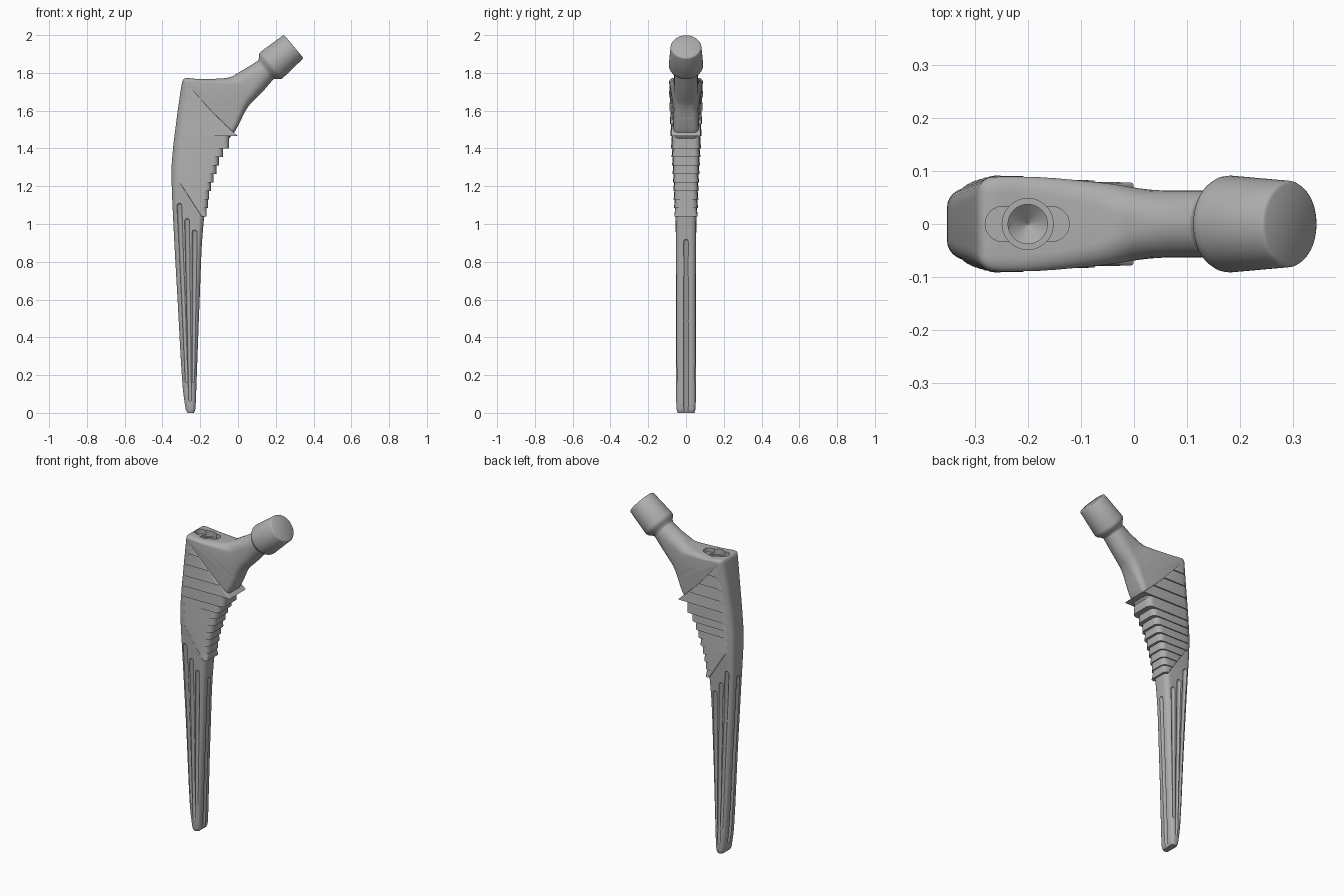
import bpy, bmesh, math
from mathutils import Vector

cube = bpy.data.objects.get("Cube")
if cube:
    bpy.data.objects.remove(cube, do_unlink=True)

metal = bpy.data.materials.new("satin_grey_metal")
metal.use_nodes = True
GREY = (0.42, 0.42, 0.42, 1)
metal.diffuse_color = GREY
metal.node_tree.nodes["Principled BSDF"].inputs["Base Color"].default_value = GREY


def skin(name, rings):
    """Bridge a list of equal rings into a closed solid."""
    bm = bmesh.new()
    rows = [[bm.verts.new(p) for p in ring] for ring in rings]
    n = len(rows[0])
    for a, b in zip(rows, rows[1:]):
        for i in range(n):
            j = (i + 1) % n
            bm.faces.new((a[i], a[j], b[j], b[i]))
    bm.faces.new(rows[0][::-1])
    bm.faces.new(rows[-1])
    bmesh.ops.recalc_face_normals(bm, faces=bm.faces)
    mesh = bpy.data.meshes.new(name)
    bm.to_mesh(mesh)
    bm.free()
    mesh.materials.append(metal)
    obj = bpy.data.objects.new(name, mesh)
    bpy.context.collection.objects.link(obj)
    return obj


def section(ux, uz, lx, lz, hu, hl, ru, rl, steps=6):
    """Rounded trapezoid between an outer point (u) and an inner point (l)."""
    u, l = Vector((ux, 0, uz)), Vector((lx, 0, lz))
    w = (l - u).length
    d = (l - u) / w
    ru, rl = min(ru, w * 0.499), min(rl, w * 0.499)
    corners = ((ru, -1, -1, hu, ru), (w - rl, 1, -1, hl, rl),
               (w - rl, 1, 1, hl, rl), (ru, -1, 1, hu, ru))
    pts = []
    for k, (s, sx, sy, h, r) in enumerate(corners):
        b = min(r, h * 0.98)
        for i in range(steps + 1):
            a = math.pi * (1 + k / 2 + i / steps / 2)
            p = u + d * (s + r * math.cos(a))
            p.y = sy * (h - b) + b * math.sin(a)
            pts.append(p)
    return pts


def lathe(name, profile, base, axis, n=48):
    """Revolve (distance, radius) pairs about an axis."""
    base, axis = Vector(base), Vector(axis).normalized()
    side = axis.orthogonal().normalized()
    other = axis.cross(side)
    turn = [math.tau * i / n for i in range(n)]
    return skin(name, [[base + axis * t + (side * math.cos(a) + other * math.sin(a)) * r
                        for a in turn] for t, r in profile])


def smooth_sections(keys, sub=4):
    """Pass a smooth curve through the key sections."""
    t = [0]
    for a, b in zip(keys, keys[1:]):
        t.append(t[-1] + math.dist(a[:4], b[:4]))
    last = len(keys) - 1

    def slope(i, c):
        a, b = max(i - 1, 0), min(i + 1, last)
        return (keys[b][c] - keys[a][c]) / (t[b] - t[a])

    out = []
    for i in range(last):
        h = t[i + 1] - t[i]
        for k in range(sub):
            f = k / sub
            g = f * f * (3 - 2 * f)
            out.append([keys[i][c] * (1 - g) + keys[i + 1][c] * g
                        + h * f * (1 - f) * ((1 - f) * slope(i, c) - f * slope(i + 1, c))
                        for c in range(8)])
    return out + [keys[-1]]


def interp(pts, z):
    for (z0, v0), (z1, v1) in zip(pts, pts[1:]):
        if z <= z1:
            break
    return v0 + (v1 - v0) * (z - z0) / (z1 - z0)


def cut(obj, cutter):
    mod = obj.modifiers.new("cut", 'BOOLEAN')
    mod.operation = 'DIFFERENCE'
    mod.solver = 'EXACT'
    mod.object = cutter
    bpy.context.view_layer.objects.active = obj
    bpy.ops.object.modifier_apply(modifier=mod.name)
    bpy.data.objects.remove(cutter, do_unlink=True)


# Stem, shoulder and neck: one loft whose sections fan round the shoulder
keys = [
    (-.268, 0, -.234, 0, .044, .044, .012, .012),
    (-.277, .02, -.226, .02, .05, .05, .02, .02),
    (-.294, .15, -.22, .15, .053, .053, .025, .025),
    (-.32, .6, -.203, .6, .053, .053, .03, .03),
    (-.342, 1, -.183, 1, .055, .054, .03, .03),
    (-.352, 1.28, -.135, 1.28, .066, .06, .035, .03),
    (-.342, 1.42, -.07, 1.42, .073, .065, .04, .03),
    (-.332, 1.5, -.02, 1.485, .077, .066, .04, .03),
    (-.315, 1.63, 0, 1.52, .083, .066, .04, .03),
    (-.297, 1.745, .018, 1.555, .088, .065, .035, .035),
    (-.29, 1.765, .022, 1.565, .089, .065, .03, .035),
    (-.275, 1.773, .027, 1.575, .089, .064, .03, .035),
    (-.2, 1.767, .035, 1.59, .088, .064, .03, .04),
    (-.07, 1.772, .05, 1.615, .076, .063, .04, .045),
    (-.03, 1.782, .065, 1.635, .069, .063, .05, .05),
    (.005, 1.803, .09, 1.66, .064, .063, .055, .055),
    (.06, 1.835, .13, 1.7, .063, .063, .063, .063),
    (.11, 1.867, .19, 1.77, .063, .063, .063, .063)]
stem = skin("stem_and_neck", [section(*k) for k in smooth_sections(keys)])


# Long flutes down the four sides of the stem
def flute(top, bottom, r0, r1):
    top, bottom = Vector(top), Vector(bottom)
    length = (bottom - top).length
    ends = [(r0 * (1 - math.cos(a)), r0 * math.sin(a)) for a in (.1, .5, 1, math.pi / 2)]
    tail = [(length - r1 * (1 - math.cos(a)), r1 * math.sin(a)) for a in (math.pi / 2, 1, .5, .1)]
    cut(stem, lathe("flute_cutter", ends + tail, top, bottom - top, 16))


for s in (-1, 1):
    flute((-.311, s * .060, 1.11), (-.272, s * .054, .16), .014, .008)
    flute((-.27, s * .059, 1.03), (-.254, s * .054, .06), .014, .008)
    flute((-.229, s * .057, .97), (-.236, s * .054, .16), .014, .008)
flute((-.184, 0, .92), (-.222, 0, -.02), .014, .013)
flute((-.348, 0, 1.07), (-.288, 0, .05), .014, .012)

# Slot, counterbore and conical socket on top of the shoulder
cut(stem, skin("slot_cutter", [section(-.28, z, -.122, z, .033, .033, .033, .033)
                               for z in (1.745, 1.85)]))
cut(stem, lathe("bore_cutter", [(0, .048), (.12, .048)], (-.2, 0, 1.735), (0, 0, 1)))
cut(stem, lathe("socket_cutter", [(0, .002), (.03, .037), (.12, .037)],
                (-.2, 0, 1.675), (0, 0, 1)))

# Stepped ribs on the flanks and inner edge
outer = [(k[1], k[0]) for k in keys[:10]]
inner = [(1, -.18), (1.185, -.15), (1.345, -.1), (1.44, -.045), (1.476, -.013)]
upper_edge = [(1.476, -.013), (1.58, -.125), (1.71, -.24), (1.75, -.275)]
lower_edge = [(1.02, -.18), (1.22, -.31)]
thick_out = [(1, .057), (1.28, .069), (1.5, .081), (1.75, .091)]
thick_in = [(1, .055), (1.28, .066), (1.476, .075), (1.75, .091)]
levels = [1.04 + .045 * i for i in range(9)] + [1.465, 1.53, 1.6, 1.67, 1.73]
ribs = []
for z0, z1 in zip(levels, levels[1:]):
    mid = (z0 + z1) / 2
    rows = []
    for z, flare in ((z0, .002), (z1 + .001, -.002)):
        low, high = mid < 1.22, mid > 1.476
        left = interp(lower_edge, z) if low else interp(outer, z) + .012
        right = interp(upper_edge, z) if high else interp(inner, mid) + .003
        rows.append(section(left, z, right, z, interp(thick_out, mid) + flare,
                            interp(thick_in, mid) + flare,
                            .006 if low else .035, .006 if high else .03))
    ribs.append(skin("rib", rows))

# Tapered head on the neck
tilt = math.radians(40)
head = lathe("taper_head",
             [(0, .074), (.003, .079), (.008, .0815), (.148, .091), (.158, .09),
              (.168, .085), (.18, .072), (.192, .064), (.21, .06)],
             (.295, 0, 1.94), (-math.cos(tilt), 0, -math.sin(tilt)), 64)

# Join the ribs into one part and smooth everything
bpy.ops.object.select_all(action='DESELECT')
for rib in ribs:
    rib.select_set(True)
bpy.context.view_layer.objects.active = ribs[0]
bpy.ops.object.join()
ribs[0].name = "stepped_ribs"
for obj in (stem, head, ribs[0]):
    obj.select_set(True)
bpy.ops.object.shade_smooth_by_angle(angle=math.radians(35))
